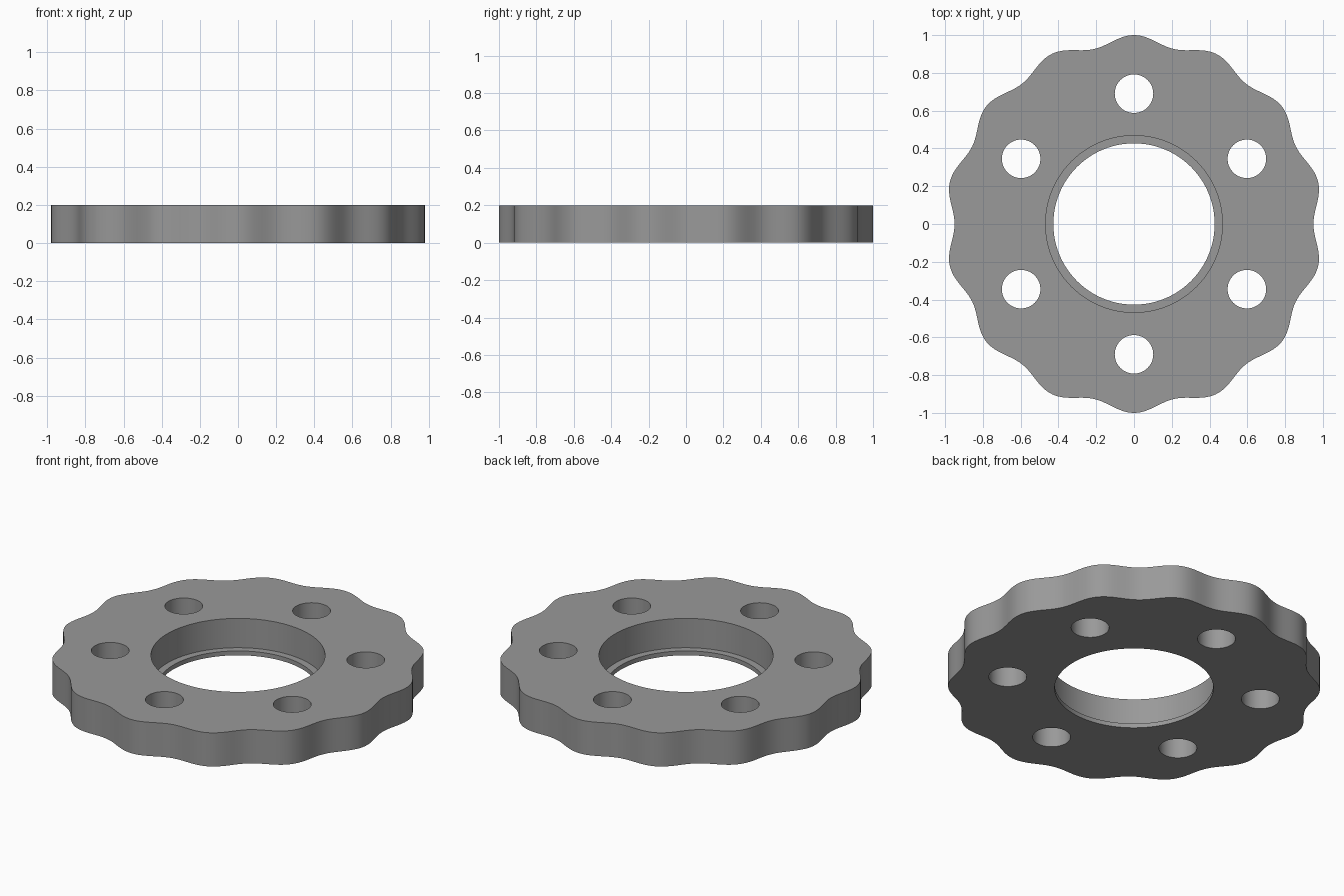
import bpy, bmesh, math

if "Cube" in bpy.data.objects:
    bpy.data.objects.remove(bpy.data.objects["Cube"])

HEIGHT, LIP = 0.20, 0.026            # plate thickness, height of the retaining lip
BORE_R, SEAT_R = 0.427, 0.468        # through bore and wider seat above the lip
HOLE_R, HOLE_PITCH = 0.102, 0.69     # bolt holes and their pitch radius
LOBES = 14

steel = bpy.data.materials.new("steel grey")
steel.diffuse_color = (0.32, 0.32, 0.32, 1)
steel.use_nodes = True
steel.node_tree.nodes["Principled BSDF"].inputs["Base Color"].default_value = steel.diffuse_color

bm = bmesh.new()


def circle(r, n, cx=0, cy=0):
    return [(cx + r * math.cos(2 * math.pi * i / n),
             cy + r * math.sin(2 * math.pi * i / n)) for i in range(n)]


def ring(points, z):
    return [bm.verts.new((x, y, z)) for x, y in points]


def bridge(a, b):
    n = len(a)
    for i in range(n):
        bm.faces.new((a[i], a[(i + 1) % n], b[(i + 1) % n], b[i]))


def cap(rings):
    edges = []
    for r in rings:
        for i in range(len(r)):
            pair = (r[i], r[(i + 1) % len(r)])
            edges.append(bm.edges.get(pair) or bm.edges.new(pair))
    bmesh.ops.triangle_fill(bm, edges=edges, use_beauty=True)


# Wavy rim outline
rim = []
for i in range(LOBES * 24):
    a = 2 * math.pi * i / (LOBES * 24)
    r = 0.975 + 0.025 * math.cos(LOBES * (a - math.pi / 2))
    rim.append((r * math.cos(a), r * math.sin(a)))

# Rim and six bolt holes run straight through
outlines = [rim]
for k in range(6):
    a = math.radians(30 + 60 * k)
    outlines.append(circle(HOLE_R, 48, HOLE_PITCH * math.cos(a), HOLE_PITCH * math.sin(a)))
bottom = [ring(o, 0) for o in outlines]
top = [ring(o, HEIGHT) for o in outlines]
for lo, hi in zip(bottom, top):
    bridge(lo, hi)

# Stepped centre bore: lip wall, ledge, seat wall
bore = [ring(circle(r, 96), z) for r, z in
        ((BORE_R, 0), (BORE_R, LIP), (SEAT_R, LIP), (SEAT_R, HEIGHT))]
for lo, hi in zip(bore, bore[1:]):
    bridge(lo, hi)

# Flat faces
cap(bottom + [bore[0]])
cap(top + [bore[-1]])
bmesh.ops.recalc_face_normals(bm, faces=bm.faces)

mesh = bpy.data.meshes.new("lobed_flange")
bm.to_mesh(mesh)
bm.free()
mesh.materials.append(steel)
flange = bpy.data.objects.new("lobed_flange", mesh)
bpy.context.collection.objects.link(flange)
bpy.context.view_layer.objects.active = flange
flange.select_set(True)
bpy.ops.object.shade_smooth_by_angle(angle=math.radians(30))
